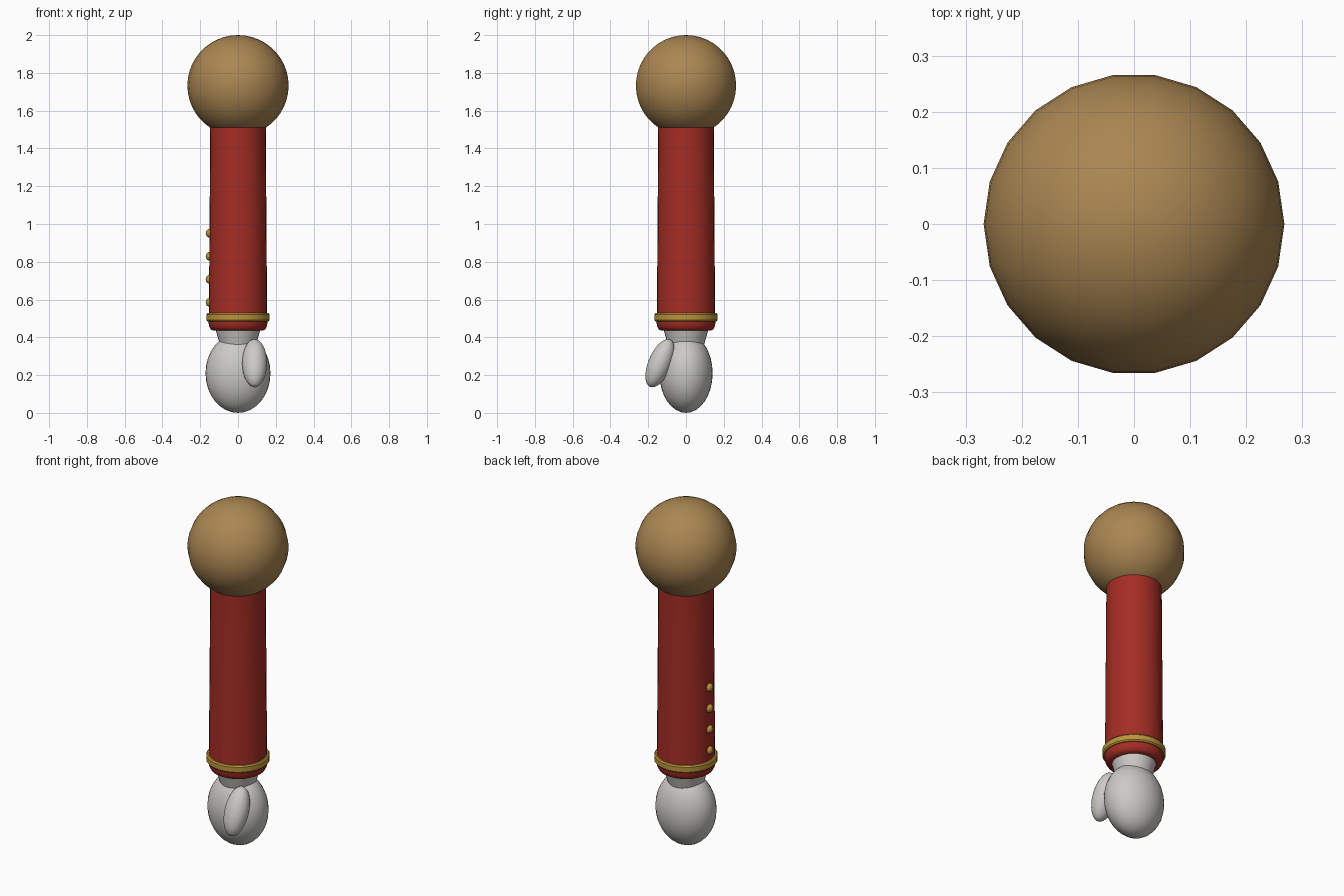
import bpy, bmesh, math
from mathutils import Matrix

if "Cube" in bpy.data.objects:
    bpy.data.objects.remove(bpy.data.objects["Cube"])


def material(name, rgb):
    m = bpy.data.materials.new(name)
    m.diffuse_color = (*rgb, 1)
    m.use_nodes = True
    m.node_tree.nodes["Principled BSDF"].inputs["Base Color"].default_value = m.diffuse_color
    return m


BROWN = material("tan brown", (0.40, 0.24, 0.085))
RED = material("deep red", (0.37, 0.026, 0.018))
GOLD = material("gold", (0.50, 0.30, 0.045))
WHITE = material("glove white", (0.60, 0.59, 0.56))


def lathe(name, profile, mat, segments=32, closed=False):
    """Spin (radius, z) points, listed bottom to top, around the z axis."""
    bm = bmesh.new()
    rings = []
    for r, z in profile:
        if r < 1e-5:
            rings.append([bm.verts.new((0, 0, z))] * segments)
        else:
            rings.append([bm.verts.new((r * math.cos(a), r * math.sin(a), z))
                          for a in (2 * math.pi * i / segments for i in range(segments))])
    pairs = list(zip(rings, rings[1:]))
    if closed:
        pairs.append((rings[-1], rings[0]))
    for lo, hi in pairs:
        for i in range(segments):
            j = (i + 1) % segments
            corners = dict.fromkeys((lo[i], lo[j], hi[j], hi[i]))
            bm.faces.new(list(corners))
    bmesh.ops.recalc_face_normals(bm, faces=bm.faces)
    mesh = bpy.data.meshes.new(name)
    bm.to_mesh(mesh)
    bm.free()
    mesh.materials.append(mat)
    ob = bpy.data.objects.new(name, mesh)
    bpy.context.collection.objects.link(ob)
    bpy.ops.object.select_all(action='DESELECT')
    ob.select_set(True)
    bpy.context.view_layer.objects.active = ob
    bpy.ops.object.shade_smooth_by_angle(angle=math.radians(35))
    return ob


def ellipsoid(name, center, radii, mat, segments=32, rings=16, tilt=0):
    """Unit ball, scaled, tilted about x and moved into place."""
    arc = [math.pi * (i / rings - 0.5) for i in range(rings + 1)]
    ob = lathe(name, [(math.cos(a), math.sin(a)) for a in arc], mat, segments)
    ob.data.transform(Matrix.Translation(center)
                      @ Matrix.Rotation(math.radians(tilt), 4, 'X')
                      @ Matrix.Diagonal((*radii, 1)))
    return ob


# Shoulder ball
ellipsoid("shoulder_ball", (0, 0, 1.733), (0.268, 0.268, 0.267), BROWN, 22, 22)

# Sleeve with a rounded lower hem
lathe("sleeve", [(0, 0.435), (0.130, 0.435), (0.145, 0.443), (0.154, 0.460),
                 (0.156, 0.485), (0.154, 0.53), (0.147, 1.50), (0.147, 1.60),
                 (0, 1.60)], RED)

# Gold cuff band with softened edges
lathe("cuff_band", [(0.150, 0.485), (0.162, 0.485), (0.168, 0.492), (0.168, 0.521),
                    (0.162, 0.528), (0.150, 0.528)], GOLD, closed=True)

# Sleeve buttons
for i in range(4):
    ellipsoid(f"button_{i + 1}", (-0.149, 0, 0.585 + 0.122 * i),
              (0.022, 0.024, 0.024), GOLD, 16, 10)

# Glove: wrist, hand and thumb
lathe("glove_wrist", [(0, 0.34), (0.090, 0.34), (0.121, 0.45), (0, 0.45)], WHITE)
ellipsoid("glove_hand", (0, 0, 0.21), (0.172, 0.141, 0.21), WHITE)
ellipsoid("glove_thumb", (0.088, -0.137, 0.263), (0.066, 0.062, 0.136), WHITE, tilt=-23)
